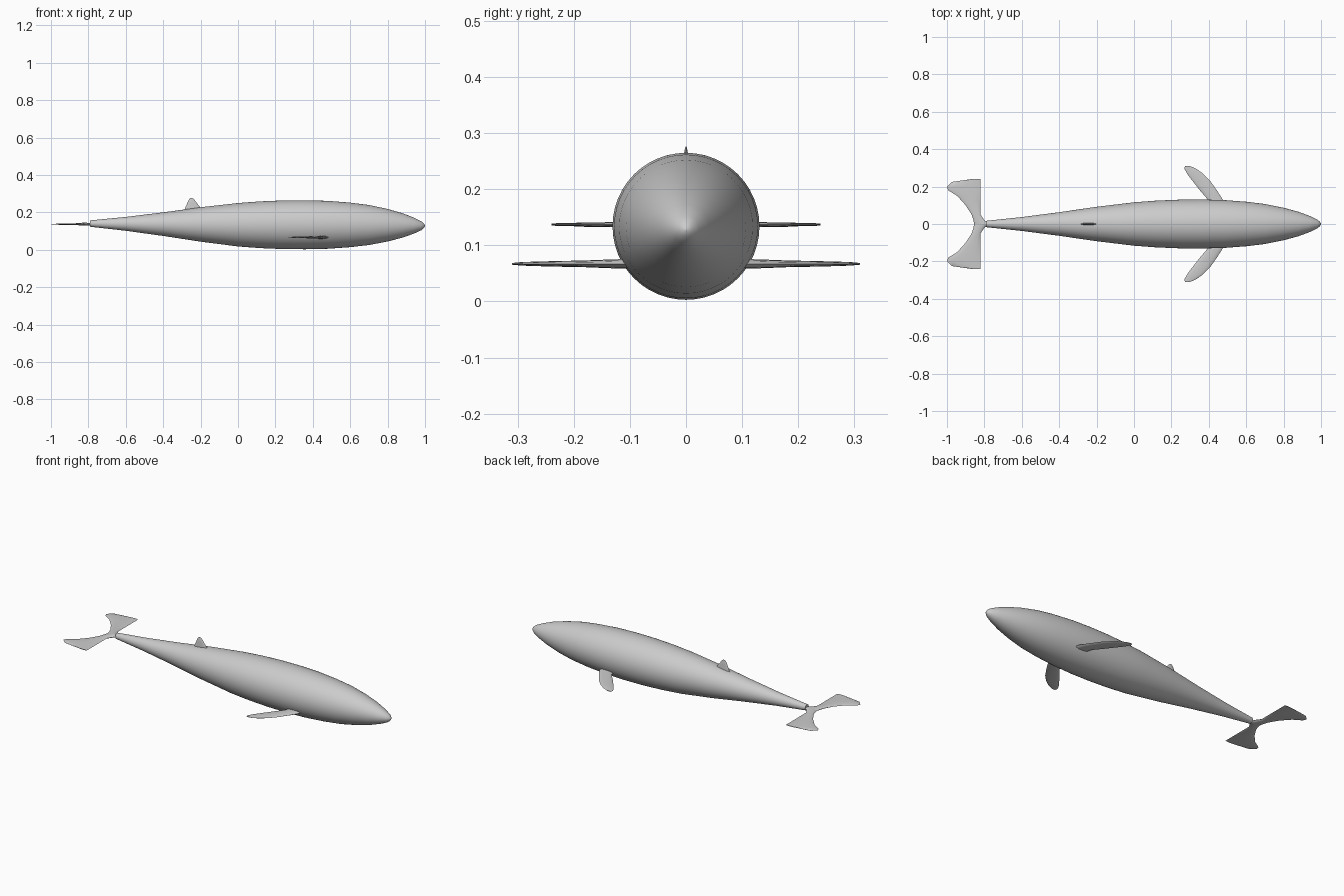
import bpy, bmesh, math

if "Cube" in bpy.data.objects:
    bpy.data.objects.remove(bpy.data.objects["Cube"])

skin = bpy.data.materials.new("grey skin")
skin.use_nodes = True
grey = (0.6, 0.6, 0.6, 1)
skin.diffuse_color = grey
skin.node_tree.nodes["Principled BSDF"].inputs["Base Color"].default_value = grey


def loft(name, rings):
    """Join equal rings of points into a closed, smooth skin."""
    bm = bmesh.new()
    rows = [[bm.verts.new(p) for p in ring] for ring in rings]
    n = len(rows[0])
    for a, b in zip(rows, rows[1:]):
        for i in range(n):
            j = (i + 1) % n
            bm.faces.new((a[i], a[j], b[j], b[i]))
    bm.faces.new(rows[0])
    bm.faces.new(rows[-1])
    bmesh.ops.recalc_face_normals(bm, faces=bm.faces)
    mesh = bpy.data.meshes.new(name)
    bm.to_mesh(mesh)
    bm.free()
    mesh.materials.append(skin)
    obj = bpy.data.objects.new(name, mesh)
    bpy.context.collection.objects.link(obj)
    bpy.ops.object.select_all(action="DESELECT")
    obj.select_set(True)
    bpy.context.view_layer.objects.active = obj
    bpy.ops.object.shade_smooth_by_angle(angle=math.radians(50))
    return obj


def circle(n):
    return [(math.cos(math.tau * i / n), math.sin(math.tau * i / n)) for i in range(n)]


def fin(name, stations, place):
    """Stations: span, leading x, trailing x, half thickness."""
    rings = []
    for span, lead, trail, thick in stations:
        mid, half = (lead + trail) / 2, (lead - trail) / 2
        rings.append([place(mid + half * c, span, thick * s) for c, s in circle(12)])
    return loft(name, rings)


# Body: x and radius from tail stock to nose
profile = [(-0.79, 0.017), (-0.6, 0.037), (-0.4, 0.063), (-0.2, 0.092),
           (0, 0.116), (0.12, 0.125), (0.24, 0.13), (0.36, 0.131),
           (0.48, 0.128), (0.6, 0.119), (0.7, 0.107), (0.8, 0.087),
           (0.88, 0.065), (0.94, 0.043), (0.98, 0.024), (0.994, 0.012), (1, 0.002)]


def centre(x):
    return 0.134 - 0.008 * x if x < 0 else 0.134 - 0.006 * x ** 4


loft("body", [[(x, r * c, centre(x) + r * s) for c, s in circle(48)] for x, r in profile])

# Paired fins
pectoral = [(0.08, 0.495, 0.405, 0.009), (0.13, 0.475, 0.395, 0.008),
            (0.18, 0.443, 0.352, 0.006), (0.23, 0.408, 0.313, 0.005),
            (0.27, 0.368, 0.283, 0.004), (0.295, 0.333, 0.27, 0.003),
            (0.31, 0.3, 0.272, 0.0015)]
fluke = [(0, -0.77, -0.855, 0.008), (0.02, -0.8, -0.858, 0.008),
         (0.05, -0.82, -0.868, 0.006), (0.1, -0.82, -0.9, 0.005),
         (0.15, -0.82, -0.945, 0.004), (0.18, -0.82, -0.993, 0.004),
         (0.2, -0.82, -1, 0.003), (0.225, -0.82, -0.975, 0.003),
         (0.24, -0.82, -0.87, 0.0015)]
for side, sign in (("left", -1), ("right", 1)):
    fin(side + "_pectoral_fin", pectoral, lambda x, s, t: (x, sign * s, 0.067 + t))
    fin(side + "_tail_fluke", fluke, lambda x, s, t: (x, sign * s, 0.137 + t))

# Dorsal fin
dorsal = [(0.195, -0.195, -0.295, 0.007), (0.225, -0.2, -0.282, 0.006),
          (0.25, -0.22, -0.271, 0.004), (0.268, -0.233, -0.263, 0.003),
          (0.276, -0.243, -0.256, 0.001)]
fin("dorsal_fin", dorsal, lambda x, s, t: (x, t, s))
